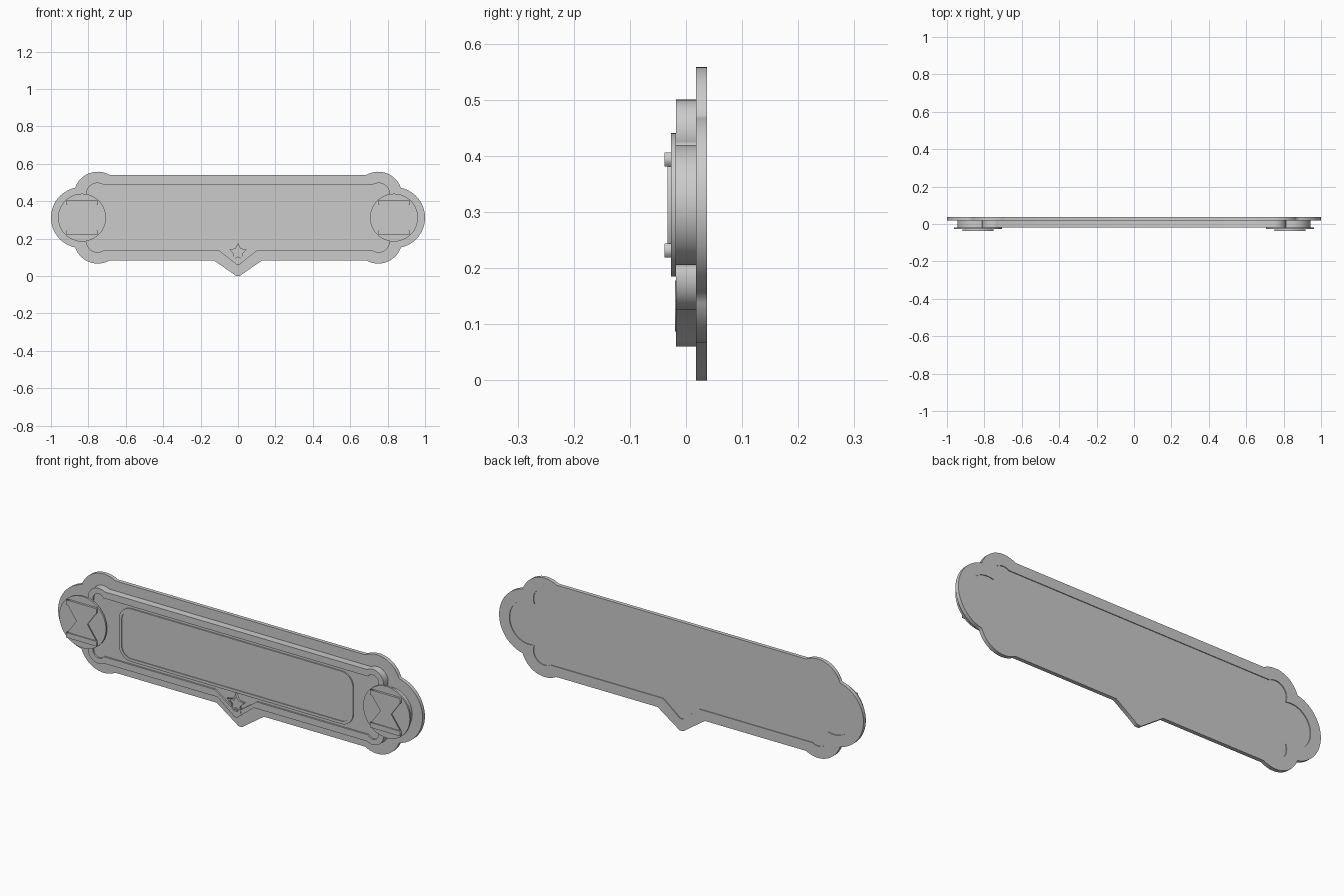
import bpy, math

if "Cube" in bpy.data.objects:
    bpy.data.objects.remove(bpy.data.objects["Cube"])

ZC = 0.3125  # height of the horizontal symmetry axis
grey = bpy.data.materials.new("plain_grey")
grey.diffuse_color = (0.6, 0.6, 0.6, 1)
grey.use_nodes = True
grey.node_tree.nodes["Principled BSDF"].inputs["Base Color"].default_value = grey.diffuse_color


def slab(name, loops, y_front, y_back):
    """Extrude closed loops (first outer, the rest holes) along y."""
    cu = bpy.data.curves.new(name, 'CURVE')
    cu.dimensions = '2D'
    cu.fill_mode = 'BOTH'
    cu.extrude = (y_back - y_front) / 2
    for pts in loops:
        sp = cu.splines.new('POLY')
        sp.points.add(len(pts) - 1)
        for p, (x, z) in zip(sp.points, pts):
            p.co = (x, z, 0, 1)
        sp.use_cyclic_u = True
    tmp = bpy.data.objects.new(name + "_curve", cu)
    bpy.context.collection.objects.link(tmp)
    bpy.context.view_layer.update()
    dg = bpy.context.evaluated_depsgraph_get()
    me = bpy.data.meshes.new_from_object(tmp.evaluated_get(dg))
    bpy.data.objects.remove(tmp)
    for v in me.vertices:
        x, z, d = v.co
        v.co = (x, (y_front + y_back) / 2 - d, z + ZC)
    me.materials.clear()
    me.materials.append(grey)
    ob = bpy.data.objects.new(name, me)
    bpy.context.collection.objects.link(ob)
    return ob


def arc(cx, cz, r, a0, a1, n):
    return [(cx + r * math.cos(a0 + (a1 - a0) * i / n),
             cz + r * math.sin(a0 + (a1 - a0) * i / n)) for i in range(n + 1)]


def outline(h, bx, bz, r, ex, R, vx, tip):
    """Plaque contour: rails, corner bumps, round ends and a bottom point."""
    a0 = math.pi - math.asin((h - bz) / r)          # rail meets bump
    dx, dz = ex - bx, -bz
    d = math.hypot(dx, dz)
    if d < r + R:                                   # bump meets end circle
        a = (d * d + r * r - R * R) / (2 * d)
        k = math.sqrt(r * r - a * a)
        px, pz = bx + a * dx / d - k * dz / d, bz + a * dz / d + k * dx / d
        a1 = math.atan2(pz - bz, px - bx)
        e0 = math.atan2(pz, px - ex)
    else:
        a1, e0 = -0.3, 1.1
    quarter = arc(bx, bz, r, a0, a1, 14) + arc(ex, 0, R, e0, 0, 12)[1:]
    right = quarter + [(x, -z) for x, z in quarter[-2::-1]]
    f = 0.2
    right += [(vx, -h), (vx * f, tip + (-h - tip) * f * 0.75),
              (vx * f * 0.5, tip + 0.002)]
    return right + [(0, tip)] + [(-x, z) for x, z in reversed(right)]


def rounded(hx, hz, r):
    pts = []
    for cx, cz, a in ((1, 1, 0), (-1, 1, 90), (-1, -1, 180), (1, -1, 270)):
        pts += arc(cx * (hx - r), cz * (hz - r), r,
                   math.radians(a), math.radians(a + 90), 8)
    return pts


def rect(x0, x1, z0, z1):
    return [(x0, z0), (x1, z0), (x1, z1), (x0, z1)]


outer = outline(0.228, 0.75, 0.1175, 0.128, 0.837, 0.163, 0.13, -ZC)
middle = outline(0.178, 0.752, 0.1275, 0.06, 0.837, 0.107, 0.10, -0.2525)
inner = outline(0.145, 0.752, 0.1275, 0.032, 0.837, 0.07, 0.115, -0.222)

# Backing border, core and raised rim
slab("back_border", [outer, middle], 0.018, 0.037)
slab("core", [middle], -0.010, 0.033)
slab("front_rim", [middle, inner], -0.018, -0.010)

# Central nameplate with a thin raised frame
slab("panel_frame", [rounded(0.642, 0.131, 0.065), rounded(0.628, 0.117, 0.052)],
     -0.016, -0.010)
slab("panel", [rounded(0.628, 0.117, 0.052)], -0.012, -0.010)

# Star on the bottom point, framed by a slim star border
def star(r):
    return [(s * math.cos(math.pi / 2 + i * math.pi / 5),
             -0.185 + s * math.sin(math.pi / 2 + i * math.pi / 5))
            for i in range(10) for s in [r if i % 2 == 0 else r * 0.5]]


slab("star_border", [star(0.05), star(0.035)], -0.020, -0.010)
slab("star", [star(0.035)], -0.016, -0.010)

# End discs with notched ribbons and bars
for side, s in (("left", -1), ("right", 1)):
    c = s * 0.834
    slab(side + "_disc", [arc(c, 0, 0.128, 0, 2 * math.pi * 47 / 48, 47)],
         -0.027, -0.018)
    slab(side + "_ribbon", [[(c - 0.08, -0.07), (c + 0.08, -0.07), (c + 0.03, 0),
                             (c + 0.08, 0.07), (c - 0.08, 0.07), (c - 0.03, 0)]],
         -0.033, -0.027)
    for part, z in (("upper", 0.081), ("lower", -0.081)):
        slab(f"{side}_{part}_bar",
             [rect(c - 0.083, c + 0.083, z - 0.0125, z + 0.0125)], -0.038, -0.027)
